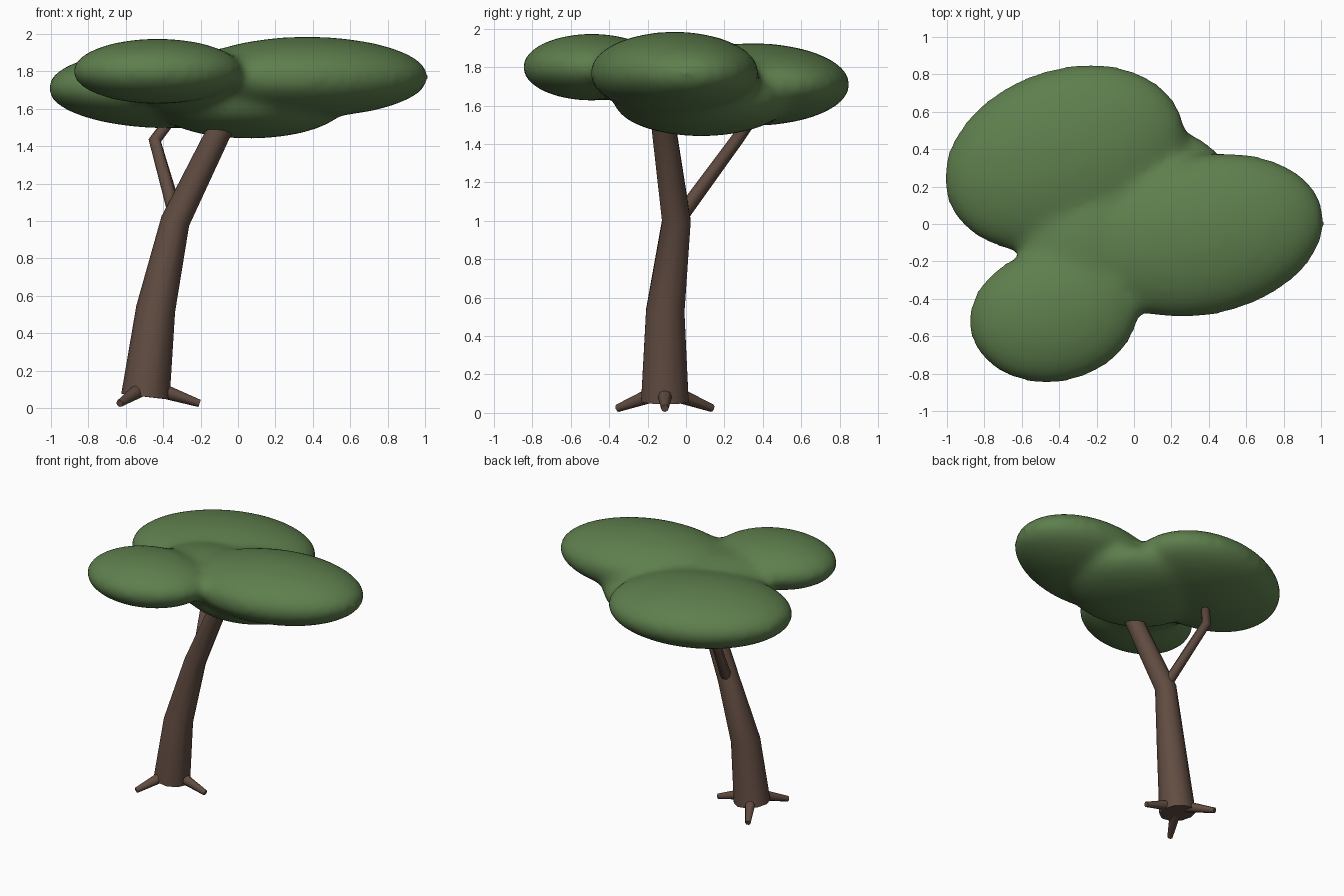
import bpy, bmesh, math
from mathutils import Vector, Matrix

if "Cube" in bpy.data.objects:
    bpy.data.objects.remove(bpy.data.objects["Cube"])


def material(name, rgb):
    m = bpy.data.materials.new(name)
    m.diffuse_color = (*rgb, 1)
    m.use_nodes = True
    m.node_tree.nodes["Principled BSDF"].inputs["Base Color"].default_value = m.diffuse_color
    return m


BARK = material("bark brown", (0.12, 0.073, 0.054))
LEAF = material("leaf green", (0.112, 0.21, 0.074))


def make_object(name, bm, mat):
    bmesh.ops.recalc_face_normals(bm, faces=bm.faces)
    me = bpy.data.meshes.new(name)
    bm.to_mesh(me)
    bm.free()
    ob = bpy.data.objects.new(name, me)
    bpy.context.collection.objects.link(ob)
    me.materials.append(mat)
    bpy.context.view_layer.objects.active = ob
    ob.select_set(True)
    bpy.ops.object.shade_smooth_by_angle(angle=math.radians(50))
    ob.select_set(False)
    return ob


def limb(name, path, sides):
    """Tapered tube through (x, y, z, radius) points."""
    bm = bmesh.new()
    pts = [Vector(p[:3]) for p in path]
    rings = []
    for i, p in enumerate(pts):
        before = (p - pts[i - 1]).normalized() if i else Vector()
        after = (pts[i + 1] - p).normalized() if i < len(pts) - 1 else Vector()
        t = (before + after).normalized()
        ref = Vector((0, 1, 0)) if abs(t.y) < 0.8 else Vector((1, 0, 0))
        u = ref.cross(t).normalized()
        v = t.cross(u)
        ring = []
        for k in range(sides):
            a = 2 * math.pi * k / sides
            ring.append(bm.verts.new(p + path[i][3] * (u * math.cos(a) + v * math.sin(a))))
        rings.append(ring)
    for a, b in zip(rings, rings[1:]):
        for k in range(sides):
            j = (k + 1) % sides
            bm.faces.new((a[k], a[j], b[j], b[k]))
    bm.faces.new(rings[0])
    bm.faces.new(rings[-1])
    return make_object(name, bm, BARK)


# Leaning trunk and its side branch
limb("trunk", [(-0.495, -0.11, 0.06, 0.13), (-0.44, -0.108, 0.53, 0.105),
               (-0.335, -0.05, 1.0, 0.078), (-0.10, -0.115, 1.48, 0.066),
               (-0.02, -0.13, 1.62, 0.06)], 10)
limb("branch", [(-0.33, -0.03, 1.02, 0.04), (-0.445, 0.27, 1.43, 0.034),
                (-0.34, 0.37, 1.57, 0.03)], 8)

# Three roots spread around the foot
for n in range(3):
    a = n * 2 * math.pi / 3
    c, s = math.cos(a), math.sin(a)
    limb(f"root_{n + 1}", [(-0.49 + c * 0.06, -0.11 + s * 0.06, 0.1, 0.042),
                           (-0.49 + c * 0.285, -0.11 + s * 0.285, 0.024, 0.02)], 8)

# Canopy: flattened lobes (centre, half sizes, turn) fused into one soft mass
LOBES = [
    ((-0.37, 0.35, 1.71), (0.67, 0.48, 0.215), 20),
    ((0.37, -0.06, 1.77), (0.66, 0.43, 0.215), 12),
    ((-0.43, -0.49, 1.80), (0.46, 0.36, 0.175), 10),
    ((0.06, 0.08, 1.63), (0.52, 0.46, 0.19), 0),
    ((-0.22, -0.12, 1.75), (0.42, 0.36, 0.17), 45),
]
bm = bmesh.new()
for centre, size, turn in LOBES:
    m = (Matrix.Translation(centre) @ Matrix.Rotation(math.radians(turn), 4, 'Z')
         @ Matrix.Diagonal((*size, 1)))
    bmesh.ops.create_icosphere(bm, subdivisions=4, radius=1, matrix=m)
canopy = make_object("canopy", bm, LEAF)
remesh = canopy.modifiers.new("fuse", 'REMESH')
remesh.mode = 'VOXEL'
remesh.voxel_size = 0.03
remesh.use_smooth_shade = True
soften = canopy.modifiers.new("soften", 'SMOOTH')
soften.factor = 0.5
soften.iterations = 14
